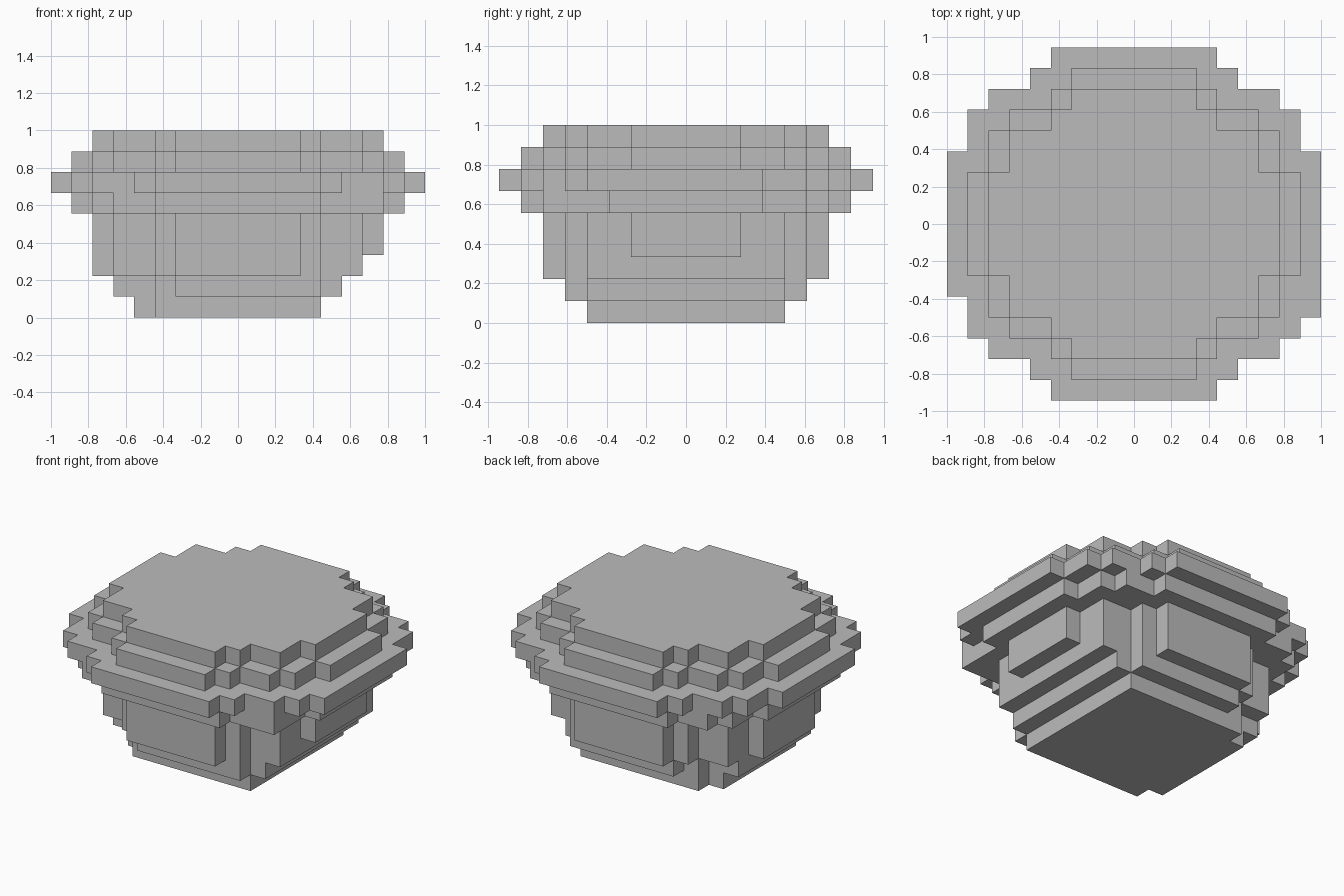
import bpy, bmesh

cube = bpy.data.objects.get("Cube")
if cube:
    bpy.data.objects.remove(cube, do_unlink=True)

CELL = 2 / 18

grey = bpy.data.materials.new("plain_grey")
grey.use_nodes = True
grey.diffuse_color = (0.5, 0.5, 0.5, 1)
grey.node_tree.nodes["Principled BSDF"].inputs["Base Color"].default_value = (0.5, 0.5, 0.5, 1)


def slab(name, bottom, layers, boxes):
    """Stepped slab: the union of rectangles (left, right, front, back), counted in cells.
    x counts from -9 to 9; y counts from 0 to 17."""
    cells = {(x, y) for x0, x1, y0, y1 in boxes
             for x in range(x0, x1) for y in range(y0, y1)}
    z0, z1 = bottom * CELL, (bottom + layers) * CELL
    bm = bmesh.new()

    def face(*corners):
        bm.faces.new([bm.verts.new((x * CELL, (y - 8.5) * CELL, z)) for x, y, z in corners])

    for x, y in sorted(cells):
        ring = [(x, y), (x + 1, y), (x + 1, y + 1), (x, y + 1)]
        face(*[(a, b, z1) for a, b in ring])
        face(*[(a, b, z0) for a, b in reversed(ring)])
        sides = [(x, y - 1), (x + 1, y), (x, y + 1), (x - 1, y)]
        for i, side in enumerate(sides):
            if side not in cells:
                (a, b), (c, d) = ring[i], ring[(i + 1) % 4]
                face((a, b, z0), (c, d, z0), (c, d, z1), (a, b, z1))
    bmesh.ops.remove_doubles(bm, verts=bm.verts, dist=0.001)
    bmesh.ops.dissolve_limit(bm, angle_limit=0.01, verts=bm.verts, edges=bm.edges)
    mesh = bpy.data.meshes.new(name)
    bm.to_mesh(mesh)
    bm.free()
    mesh.materials.append(grey)
    obj = bpy.data.objects.new(name, mesh)
    bpy.context.collection.objects.link(obj)


def rounded(*steps):
    """Symmetric rectangles from (half width, front margin) pairs."""
    return [(-w, w, m, 17 - m) for w, m in steps]


drum = rounded((3, 2), (4, 3), (6, 4), (7, 6))

# Base and tapering lower body
slab("base", 0, 1, [(-4, 4, 4, 13), (-5, 4, 5, 12)])
slab("lower_step", 1, 1, [(-3, 4, 3, 14), (-4, 5, 4, 13), (-6, 5, 5, 12)])
slab("upper_step", 2, 1, rounded((3, 2), (4, 3), (6, 4)) + [(-7, 6, 6, 11)])
slab("body", 3, 2, drum)

# Flared rim
slab("rim_underside", 5, 1, rounded((4, 1), (6, 2), (7, 3), (8, 5)) + [(6, 7, 2, 3)])
slab("rim", 6, 1, rounded((4, 0), (5, 1), (7, 2), (8, 3), (9, 5)) + [(8, 9, 4, 5)])
slab("rim_top", 7, 1, rounded((3, 1), (4, 2), (6, 3), (7, 4), (8, 6)))

# Flat cap
slab("cap", 8, 1, drum)
